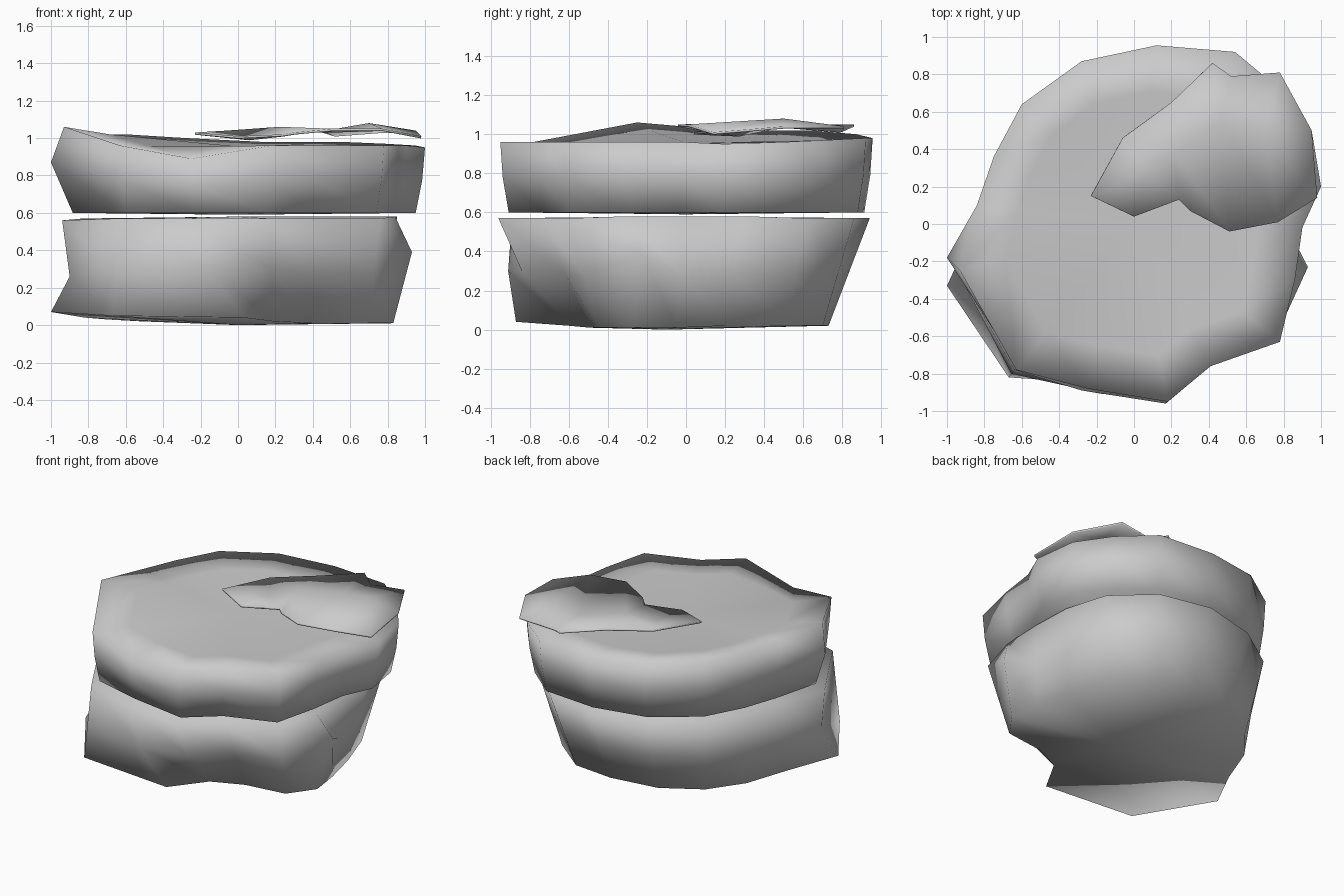
import bpy, bmesh
from mathutils import Vector

if "Cube" in bpy.data.objects:
    bpy.data.objects.remove(bpy.data.objects["Cube"])

grey = bpy.data.materials.new("plain grey")
grey.diffuse_color = (0.6, 0.6, 0.6, 1)
grey.use_nodes = True
grey.node_tree.nodes["Principled BSDF"].inputs["Base Color"].default_value = grey.diffuse_color


def finish(name, bm):
    bmesh.ops.recalc_face_normals(bm, faces=bm.faces[:])
    for f in bm.faces:
        f.smooth = True
    me = bpy.data.meshes.new(name)
    bm.to_mesh(me)
    bm.free()
    me.materials.append(grey)
    ob = bpy.data.objects.new(name, me)
    bpy.context.collection.objects.link(ob)
    return ob


def loft(name, rings, low, high):
    """Skin stacked outlines and close both ends with a fan to a centre point."""
    bm = bmesh.new()
    rows = [[bm.verts.new(p) for p in r] for r in rings]
    n = len(rows[0])
    for a, b in zip(rows, rows[1:]):
        for i in range(n):
            j = (i + 1) % n
            bm.faces.new((a[i], a[j], b[j], b[i]))
    for row, tip in ((rows[0], low), (rows[-1], high)):
        c = bm.verts.new(tip)
        for i in range(n):
            bm.faces.new((row[i], row[(i + 1) % n], c))
    return finish(name, bm)


def blend(a, b, t, bulge=1.0):
    out = []
    for p, q in zip(a, b):
        v = Vector(p).lerp(Vector(q), t)
        out.append(Vector((v.x * bulge, v.y * bulge, v.z)))
    return out


# lower slab: leaning outlines, clockwise from the back, pinched in at the front right
low_base = [(.1, .73, .02), (.4, .7, .02), (.65, .5, .02), (.75, .2, .02),
            (.8, -.05, .01), (.83, -.27, .01), (.70, -.45, .01), (.40, -.49, .01),
            (.19, -.60, .02), (.03, -.87, .04), (-.67, -.82, .05), (-1, -.33, .07),
            (-.82, 0, .04), (-.7, .3, .03), (-.52, .52, .02), (-.25, .68, .02)]
low_rim = [(.12, .94, .57), (.5, .86, .57), (.76, .62, .57), (.84, .3, .58),
           (.85, 0, .58), (.84, -.3, .58), (.76, -.6, .57), (.42, -.75, .57),
           (.17, -.96, .57), (-.28, -.89, .57), (-.64, -.78, .57), (-.94, -.26, .56),
           (-.83, .1, .57), (-.75, .36, .57), (-.6, .62, .57), (-.28, .84, .57)]
low_mid = blend(low_base, low_rim, .48, 1.0)
low_mid[5] = Vector((.93, -.23, .39))
low_mid[8] = Vector((.18, -.84, .3))
low_mid[9] = Vector((-.16, -.91, .3))
low_mid[11] = Vector((-.9, -.28, .26))
loft("lower_slab", [low_base, low_mid, low_rim], (0, -.1, .0), (0, 0, .58))

# upper slab: wider outline, raised left corner, dipped front rim, slightly dished top
up_rim = [(.12, .955, .98), (.54, .92, .98), (.78, .72, .97), (.95, .5, .96),
          (1, .2, .95), (.9, -.02, .96), (.86, -.3, .96), (.78, -.63, .96),
          (.41, -.76, .96), (.18, -.95, .96), (-.25, -.88, .89), (-.63, -.78, .96),
          (-.93, -.25, 1.06), (-.84, .1, 1.03), (-.75, .36, 1.02), (-.6, .64, 1.02),
          (-.28, .87, 1.0)]
up_base = [(x * .95, y * .955, .6) for x, y, z in up_rim]
up_mid = blend(up_base, up_rim, .5, 1.01)
up_mid[12] = Vector((-1, -.18, .87))
up_dish = [(x * .74, y * .74, .955 + max(z - .96, 0) * .65) for x, y, z in up_rim]
loft("upper_slab", [up_base, up_mid, up_rim, up_dish], (0, 0, .59), (0, 0, .955))

# curled leaf resting on the back right of the top
edge = [(-.23, .15, 1.03), (-.06, .46, 1.04), (.2, .65, 1.05), (.42, .86, 1.05),
        (.52, .79, 1.02), (.78, .81, 1.04), (.95, .5, 1.04), (.98, .14, 1.01),
        (.77, .01, 1.05), (.51, -.04, 1.05), (.3, .07, 1.03), (.24, .13, 1.02),
        (0, .04, 1.01)]
spine = [(.06, .27, 1.0), (.22, .38, 1.06), (.47, .55, 1.04), (.7, .5, 1.08)]
links = [0, 0, 1, 2, 2, 3, 3, 3, 3, 2, 1, 1, 0]   # spine point nearest each edge point
bm = bmesh.new()
ev = [bm.verts.new(p) for p in edge]
sv = [bm.verts.new(p) for p in spine]
for i in range(len(ev)):
    j = (i + 1) % len(ev)
    a, b = links[i], links[j]
    bm.faces.new((ev[i], ev[j], sv[b]))
    if a != b:
        bm.faces.new((ev[i], sv[b], sv[a]))
leaf = finish("leaf", bm)
if sum(p.normal.z for p in leaf.data.polygons) < 0:
    leaf.data.flip_normals()
thick = leaf.modifiers.new("thickness", 'SOLIDIFY')
thick.thickness = .012
thick.offset = -1
